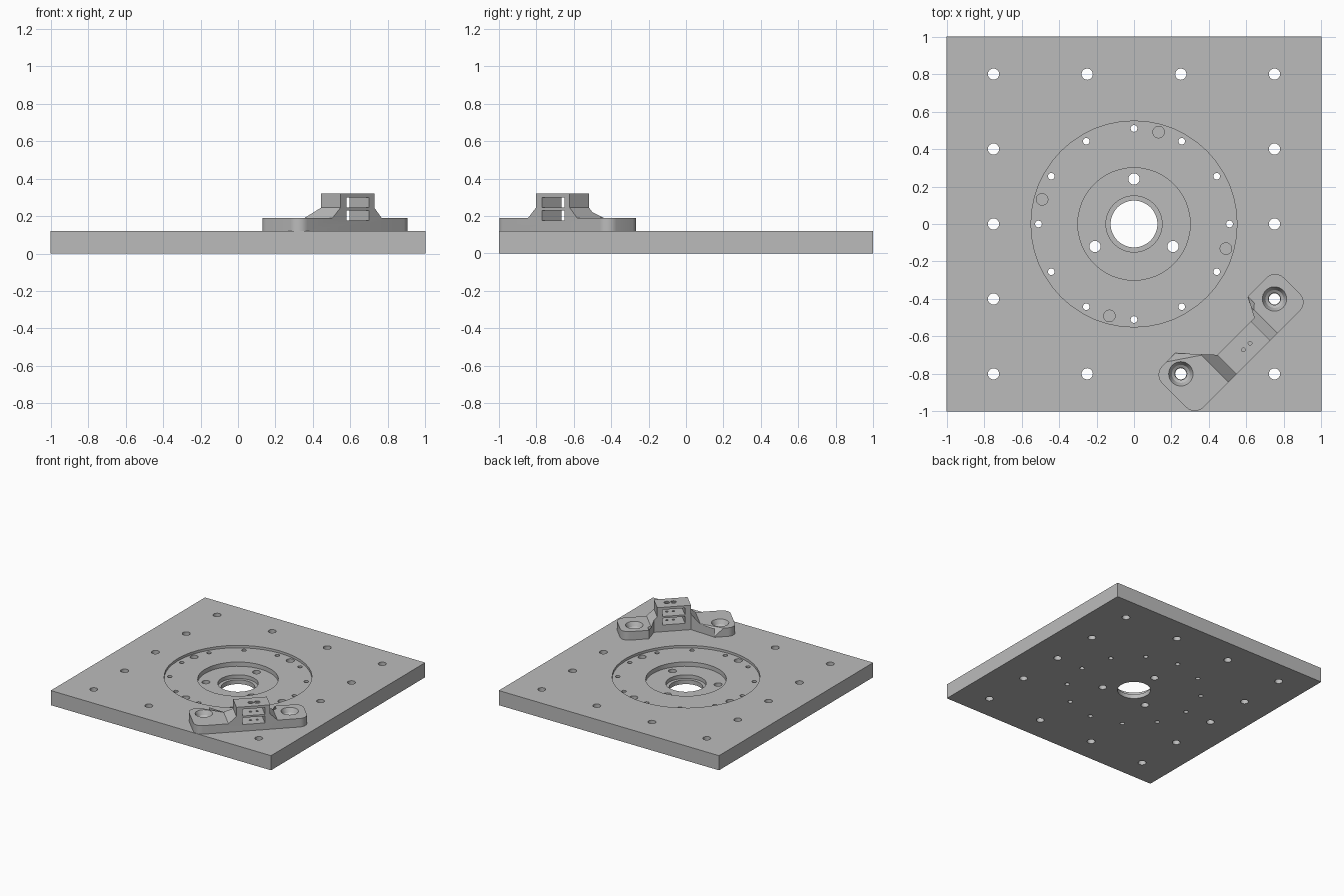
import bpy, bmesh, math
from mathutils import Matrix, Vector

cube = bpy.data.objects.get("Cube")
if cube:
    bpy.data.objects.remove(cube, do_unlink=True)

grey = bpy.data.materials.new("machined_grey")
grey.use_nodes = True
colour = (0.5, 0.5, 0.5, 1)
grey.diffuse_color = colour
grey.node_tree.nodes["Principled BSDF"].inputs["Base Color"].default_value = colour

TOP, FOOT, PEAK = 0.12, 0.19, 0.32
DIAG = Matrix.Rotation(math.radians(45), 4, 'Z')   # bracket axes: u along, v across


def make(name, bm):
    bmesh.ops.recalc_face_normals(bm, faces=bm.faces)
    mesh = bpy.data.meshes.new(name)
    bm.to_mesh(mesh)
    bm.free()
    obj = bpy.data.objects.new(name, mesh)
    bpy.context.collection.objects.link(obj)
    mesh.materials.append(grey)
    return obj


def combine(obj, other, operation='DIFFERENCE'):
    mod = obj.modifiers.new("cut", 'BOOLEAN')
    mod.operation, mod.solver, mod.object = operation, 'EXACT', other
    bpy.context.view_layer.objects.active = obj
    bpy.ops.object.modifier_apply(modifier=mod.name)
    bpy.data.objects.remove(other, do_unlink=True)


def prism(bm, points, shift):
    """Extrude a closed polygon by a vector."""
    face = bm.faces.new([bm.verts.new(p) for p in points])
    ext = bmesh.ops.extrude_face_region(bm, geom=[face])
    moved = [g for g in ext["geom"] if isinstance(g, bmesh.types.BMVert)]
    bmesh.ops.translate(bm, vec=shift, verts=moved)


def lathe(bm, x, y, steps, sides):
    """Stacked rings of (radius, z), closed at both ends."""
    rings = [[bm.verts.new((x + r * math.cos(math.tau * i / sides),
                            y + r * math.sin(math.tau * i / sides), z))
              for i in range(sides)] for r, z in steps]
    for low, high in zip(rings, rings[1:]):
        for i in range(sides):
            j = (i + 1) % sides
            bm.faces.new((low[i], low[j], high[j], high[i]))
    bm.faces.new(rings[0])
    bm.faces.new(rings[-1])


def box(bm, u0, u1, v0, v1, z0, z1):
    prism(bm, [(u0, v0, z0), (u1, v0, z0), (u1, v1, z0), (u0, v1, z0)], (0, 0, z1 - z0))


def rounded(points):
    """Replace each (u, v, radius) corner by an arc."""
    out = []
    for i, (u, v, r) in enumerate(points):
        p = Vector((u, v, 0))
        if not r:
            out.append(p)
            continue
        a = (Vector((*points[i - 1][:2], 0)) - p).normalized()
        b = (Vector((*points[(i + 1) % len(points)][:2], 0)) - p).normalized()
        centre = p + (a + b) * r
        for k in range(9):
            t = math.pi / 2 * k / 8
            out.append(centre - b * r * math.cos(t) - a * r * math.sin(t))
    return out


# Base plate
bm = bmesh.new()
box(bm, -1, 1, -1, 1, 0, TOP)
base_plate = make("base_plate", bm)

# Stepped round recess with central bore
bm = bmesh.new()
lathe(bm, 0, 0, [(0.125, -0.1), (0.125, 0.035), (0.15, 0.035), (0.15, 0.065),
                 (0.3, 0.065), (0.3, 0.1), (0.55, 0.1), (0.55, 0.2)], 48)
combine(base_plate, make("recess_cutter", bm))

# Mounting holes, ring holes, inner holes and blind pockets
bm = bmesh.new()
through = [(-0.1, 0.2)]
spots = [(x, y, 0.03, -0.1) for y in (-0.8, 0.8) for x in (-0.75, -0.25, 0.25, 0.75)]
spots += [(x, y, 0.03, -0.1) for y in (-0.4, 0, 0.4) for x in (-0.75, 0.75)]
for count, start, ring, radius, bottom in ((12, 0, 0.51, 0.018, -0.1),
                                           (3, 90, 0.24, 0.03, -0.1),
                                           (4, 75, 0.508, 0.031, 0.06)):
    for i in range(count):
        a = math.radians(start) + math.tau * i / count
        spots.append((ring * math.cos(a), ring * math.sin(a), radius, bottom))
for x, y, radius, bottom in spots:
    lathe(bm, x, y, [(radius, bottom), (radius, 0.2)], 20)
combine(base_plate, make("hole_cutter", bm))

# Bracket: rounded plan outline trimmed by a stepped side profile
R = 0.064
FRONT, BACK = -0.954, -0.808
bm = bmesh.new()
plan = rounded([(-0.495, FRONT, R), (0.363, FRONT, R), (0.363, -0.703, R), (0.156, -0.703, 0),
                (0.1, BACK, 0), (-0.18, BACK, 0), (-0.332, -0.643, 0), (-0.495, -0.643, R)])
prism(bm, plan, (0, 0, 1))
bracket = make("sensor_bracket", bm)

bm = bmesh.new()
side = [(-0.6, TOP), (0.5, TOP), (0.5, FOOT), (0.13, FOOT), (0.075, 0.245), (0.075, PEAK),
        (-0.18, PEAK), (-0.18, 0.245), (-0.24, FOOT), (-0.6, FOOT)]
prism(bm, [(u, -1.1, z) for u, z in side], (0, 0.6, 0))
combine(bracket, make("profile_cutter", bm), 'INTERSECT')

# Two windows through the upright block
bm = bmesh.new()
for z0, z1 in ((0.175, 0.23), (0.245, 0.3)):
    box(bm, -0.135, 0.035, -1.1, -0.7, z0, z1)
combine(bracket, make("window_cutter", bm))

# Pin holes with a wider mouth, and countersunk foot holes
bm = bmesh.new()
for u in (-0.062, -0.012):
    lathe(bm, u, -0.888, [(0.01, 0.15), (0.01, 0.312), (0.021, 0.312), (0.021, 0.4)], 16)
for x, y in ((0.25, -0.8), (0.75, -0.4)):
    p = DIAG.inverted() @ Vector((x, y, 0))
    lathe(bm, p.x, p.y, [(0.032, 0.05), (0.032, 0.145), (0.048, 0.155), (0.065, FOOT),
                         (0.065, 0.25)], 32)
combine(bracket, make("bracket_hole_cutter", bm))

# Sloped trims on the back corners of the feet
for a, b, c in (((-0.4, -0.643), (-0.332, -0.643), (-0.22, -0.765)),
                ((0.156, -0.754), (0.156, -0.703), (0.105, -0.8))):
    bm = bmesh.new()
    lift = FOOT + 0.002
    for point in ((*a, lift), (*b, lift), (*c, lift), (*b, TOP + 0.01)):
        bm.verts.new(point)
    bmesh.ops.convex_hull(bm, input=bm.verts)
    combine(bracket, make("trim_cutter", bm))

bracket.data.transform(DIAG)

for obj in (base_plate, bracket):
    bpy.ops.object.select_all(action='DESELECT')
    obj.select_set(True)
    bpy.context.view_layer.objects.active = obj
    bpy.ops.object.shade_smooth_by_angle(angle=math.radians(30))
